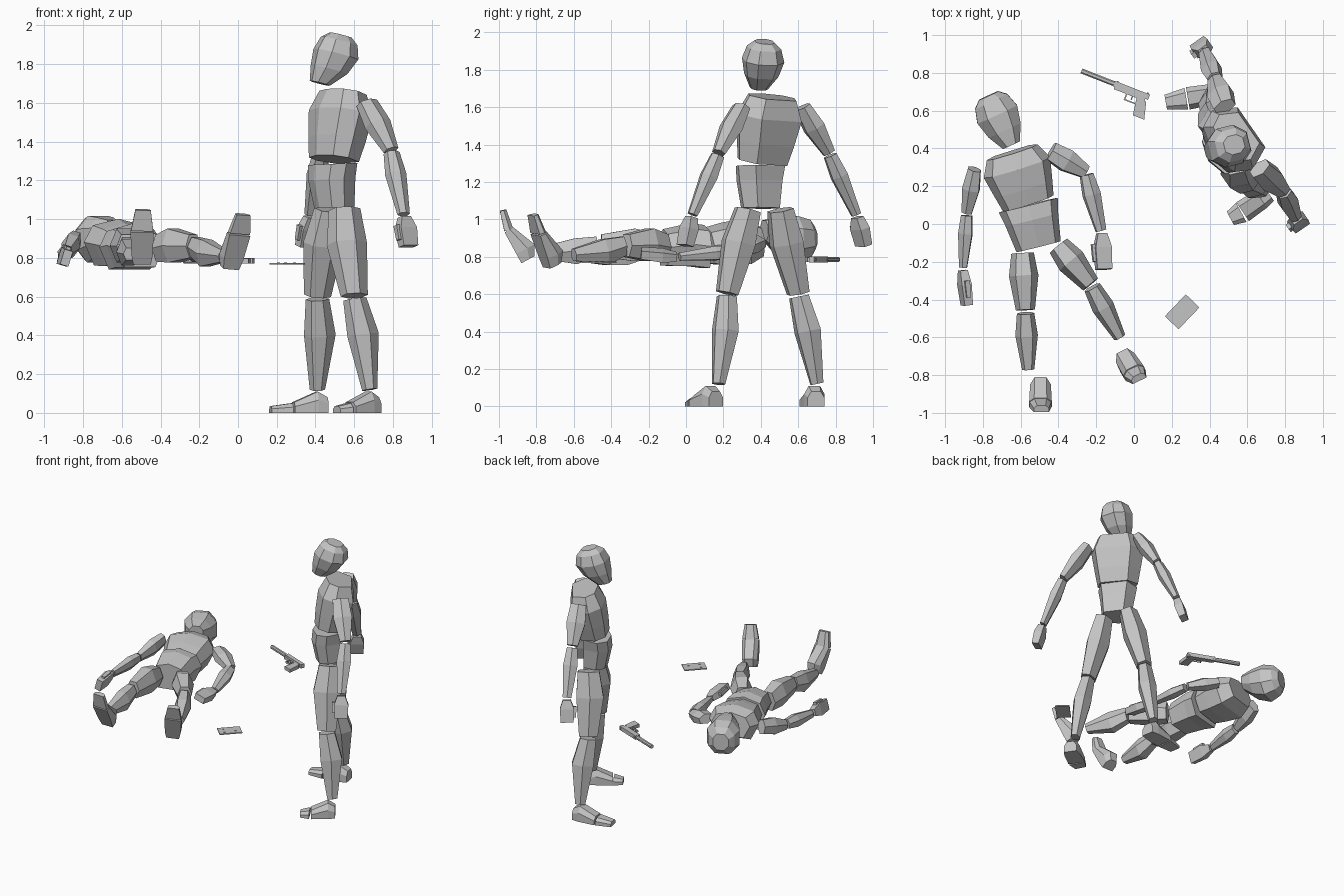
import bpy, bmesh
from mathutils import Vector as V

cube = bpy.data.objects.get("Cube")
if cube:
    bpy.data.objects.remove(cube)

grey = bpy.data.materials.new("plain_grey")
grey.use_nodes = True
grey.diffuse_color = (0.55, 0.55, 0.55, 1)
grey.node_tree.nodes["Principled BSDF"].inputs["Base Color"].default_value = (0.55, 0.55, 0.55, 1)

# Cross-sections as (side, front) in a unit box
BOX = [(.5, .5), (-.5, .5), (-.5, -.5), (.5, -.5)]
HEX = [(.5, 0), (.27, .5), (-.27, .5), (-.5, 0), (-.27, -.5), (.27, -.5)]
OCT = [(.5, .22), (.25, .5), (-.25, .5), (-.5, .22), (-.5, -.22), (-.25, -.5), (.25, -.5), (.5, -.22)]
TORSO = [(.5, 0), (.38, .36), (0, .5), (-.38, .36), (-.5, 0), (-.34, -.5), (.34, -.5)]
FOOT = [(.5, .1), (.28, .5), (-.28, .5), (-.5, .1), (-.5, -.5), (.5, -.5)]

# Lengthwise profiles: (position, width, depth, shift to the front)
CHEST = [(0, .29, .2, 0), (.3, .33, .23, 0), (.7, .38, .25, 0), (1, .29, .18, 0)]
WAIST = [(0, .21, .17, 0), (.65, .25, .2, .01), (1, .28, .2, 0)]
HEAD = [(0, .09, .1, .045), (.3, .17, .18, .015), (.62, .21, .22, 0), (.88, .17, .18, 0), (1, .1, .11, 0)]
THIGH = [(0, .13, .15, 0), (.4, .17, .19, .01), (1, .11, .13, 0)]
CALF = [(0, .1, .11, 0), (.4, .13, .15, -.015), (1, .07, .07, 0)]
UPPER_ARM = [(0, .08, .11, 0), (.45, .11, .13, 0), (1, .065, .075, 0)]
FOREARM = [(0, .07, .075, 0), (.35, .09, .1, 0), (1, .05, .06, 0)]
HAND = [(0, .045, .055, 0), (.4, .06, .1, 0), (1, .05, .09, 0)]
THUMB = [(0, .03, .03, 0), (1, .025, .025, 0)]
HEEL = [(0, .09, .08, .04), (.3, .11, .11, .055), (1, .12, .055, .0275)]
TOE = [(0, .115, .05, .025), (1, .08, .035, .0175)]


def finish(name, bm):
    bmesh.ops.recalc_face_normals(bm, faces=bm.faces)
    mesh = bpy.data.meshes.new(name)
    bm.to_mesh(mesh)
    bm.free()
    mesh.materials.append(grey)
    bpy.context.collection.objects.link(bpy.data.objects.new(name, mesh))


def loft(name, start, end, front, profile, shape, size=1.0):
    """Flat-sided solid along start-end, with its depth turned to front."""
    start, end, front = V(start), V(end), V(front)
    axis = (end - start).normalized()
    front = (front - axis * front.dot(axis)).normalized()
    side = front.cross(axis)
    bm = bmesh.new()
    rings = []
    for t, w, d, shift in profile:
        c = start.lerp(end, t) + front * shift * size
        rings.append([bm.verts.new(c + side * (u * w * size) + front * (v * d * size)) for u, v in shape])
    n = len(shape)
    for a, b in zip(rings, rings[1:]):
        for i in range(n):
            j = (i + 1) % n
            bm.faces.new((a[i], a[j], b[j], b[i]))
    bm.faces.new(rings[0][::-1])
    bm.faces.new(rings[-1])
    finish(name, bm)


def plate(name, outline, origin, along, z, thick):
    """Flat slab from an outline drawn along / to the left of a direction."""
    u = V(along).normalized()
    v = V((-u.y, u.x))
    bm = bmesh.new()
    low = [bm.verts.new((*(V(origin) + u * a + v * b), z)) for a, b in outline]
    face = bm.faces.new(low)
    top = bmesh.ops.extrude_face_region(bm, geom=[face])["geom"]
    bmesh.ops.translate(bm, vec=(0, 0, thick), verts=[g for g in top if isinstance(g, bmesh.types.BMVert)])
    finish(name, bm)


def rect(a, b, c, d):
    return [(a, b), (c, b), (c, d), (a, d)]


def arm(who, shoulder, elbow, wrist, tip, front, size):
    shoulder, elbow, wrist, tip = map(V, (shoulder, elbow, wrist, tip))
    gap = (wrist - elbow).normalized() * .015
    loft(who + "_upper_arm", shoulder, elbow, front, UPPER_ARM, HEX, size)
    loft(who + "_forearm", elbow + gap, wrist, front, FOREARM, HEX, size)
    loft(who + "_hand", wrist + gap, tip, front, HAND, BOX, size)
    base = wrist.lerp(tip, .35) + V(front).normalized() * .05 * size
    loft(who + "_thumb", base, base + (tip - wrist) * .45, front, THUMB, BOX, size)


def leg(who, hip, knee, ankle, front, size):
    hip, knee, ankle = map(V, (hip, knee, ankle))
    loft(who + "_thigh", hip, knee, front, THIGH, HEX, size)
    loft(who + "_calf", knee + (ankle - knee).normalized() * .018, ankle, front, CALF, HEX, size)


def foot(who, heel, ball, toe, up):
    heel, ball, toe = map(V, (heel, ball, toe))
    loft(who + "_foot", heel, ball, up, HEEL, FOOT)
    loft(who + "_toes", ball + (toe - ball).normalized() * .008, toe, up, TOE, FOOT)


# Standing figure
face = (-.82, -.57, 0)
loft("standing_head", (.465, .4, 1.69), (.53, .42, 1.95), (-.97, -.25, 0), HEAD, OCT)
loft("standing_chest", (.487, .405, 1.31), (.535, .46, 1.655), face, CHEST, TORSO)
loft("standing_waist", (.49, .395, 1.06), (.48, .395, 1.285), face, WAIST, TORSO)
arm("standing_left", (.665, .295, 1.6), (.79, .175, 1.355), (.855, .035, 1.025), (.88, -.005, .86), face, 1)
arm("standing_right", (.48, .62, 1.6), (.43, .765, 1.355), (.375, .91, 1.025), (.345, .95, .86), face, 1)
leg("standing_left", (.55, .33, 1.05), (.6, .22, .605), (.68, .175, .12), face, 1)
leg("standing_right", (.475, .505, 1.05), (.41, .6, .605), (.41, .7, .12), face, 1)
foot("standing_left", (.715, .16, 0), (.575, .065, 0), (.51, .03, 0), (0, 0, 1))
foot("standing_right", (.46, .695, 0), (.285, .665, 0), (.168, .645, 0), (0, 0, 1))

# Lying figure
up = (0, 0, 1)
loft("lying_head", (-.65, .42, .89), (-.77, .68, .9), up, HEAD, OCT, 1.1)
loft("lying_chest", (-.56, .11, .86), (-.645, .38, .89), up, CHEST, TORSO, .97)
loft("lying_waist", (-.505, -.12, .85), (-.56, .1, .855), up, WAIST, TORSO, 1.15)
arm("lying_left", (-.44, .385, .88), (-.255, .275, .83), (-.175, -.035, .8), (-.16, -.24, .82), (-1, 0, .3), .9)
arm("lying_right", (-.845, .29, .89), (-.885, .06, .83), (-.905, -.23, .81), (-.885, -.43, .8), (.3, 0, 1), .9)
leg("lying_left", (-.4, -.115, .85), (-.23, -.32, .86), (-.075, -.6, .81), up, .92)
leg("lying_right", (-.59, -.155, .85), (-.575, -.455, .86), (-.56, -.77, .82), up, .92)
foot("lying_left", (-.035, -.745, .74), (.01, -.805, .915), (.03, -.83, 1.02), (-.4, .85, .25))
foot("lying_right", (-.495, -.88, .765), (-.495, -.97, .93), (-.49, -.995, 1.045), (0, .9, .4))

# Pistol lying flat, muzzle first
PISTOL = dict(origin=(.085, .685), along=(-.93, .365))
parts = {
    "slide": (rect(0, 0, .2, .03), .03),
    "frame": (rect(.015, .03, .19, .043), .024),
    "grip": ([(.005, .043), (.06, .043), (.045, .135), (-.02, .135)], .026),
    "guard_front": (rect(.113, .043, .12, .07), .014),
    "guard_bottom": (rect(.055, .07, .12, .077), .014),
    "trigger": (rect(.08, .043, .087, .062), .008),
    "rear_sight": (rect(.008, -.006, .018, 0), .014),
    "front_sight": (rect(.18, -.005, .188, 0), .008),
}
for part, (outline, thick) in parts.items():
    plate("pistol_" + part, outline, z=.785 - thick / 2, thick=thick, **PISTOL)
muzzle = V((-.93, .365, 0)).normalized()
bore = V((.08, .67, .785))
loft("pistol_silencer", bore + muzzle * .2, bore + muzzle * .385, up,
     [(0, .027, .027, 0), (1, .027, .027, 0)], OCT)

# Flat handset with small surface plates
HANDSET = dict(origin=(.255, -.465), along=(.69, .72))
plate("handset_body", rect(-.08, -.05, .08, .05), z=.766, thick=.008, **HANDSET)
for i, (a, b) in enumerate([(-.05, -.03), (-.05, .02), (.03, -.02)]):
    plate(f"handset_button_{i + 1}", rect(a, b, a + .015, b + .008), z=.774, thick=.002, **HANDSET)
